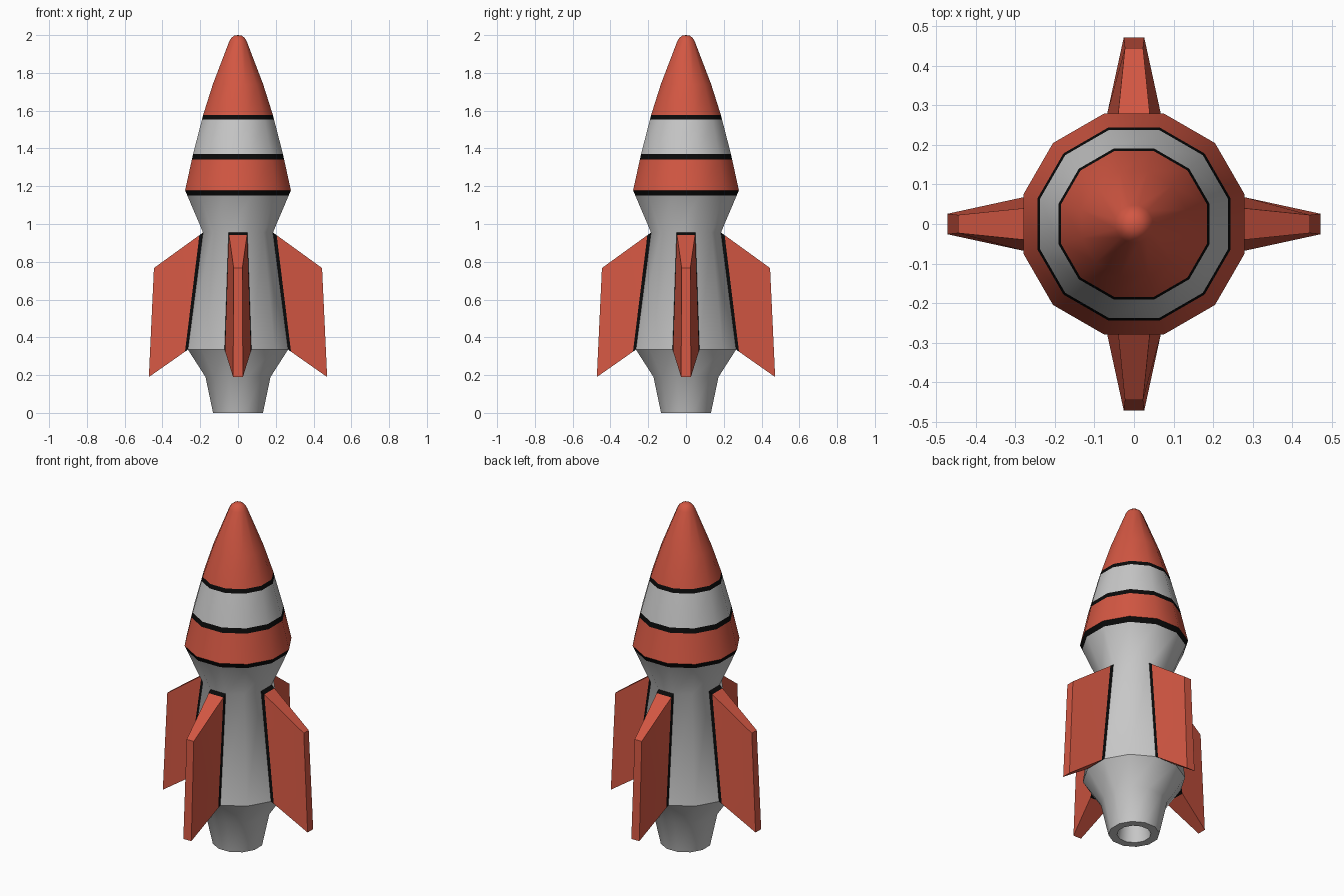
import bpy, bmesh, math
from mathutils import Matrix

if "Cube" in bpy.data.objects:
    bpy.data.objects.remove(bpy.data.objects["Cube"])

SIDES = 12
TAN = math.tan(math.pi / SIDES)      # half facet width per unit apothem


def material(name, rgb):
    m = bpy.data.materials.new(name)
    m.diffuse_color = (*rgb, 1)
    m.use_nodes = True
    m.node_tree.nodes["Principled BSDF"].inputs["Base Color"].default_value = m.diffuse_color
    return m


red = material("red paint", (0.65, 0.095, 0.055))
grey = material("light grey", (0.57, 0.57, 0.57))
black = material("black trim", (0.003, 0.003, 0.003))
MATS = [grey, red, black]


def finish(bm, name):
    bmesh.ops.recalc_face_normals(bm, faces=bm.faces)
    me = bpy.data.meshes.new(name)
    bm.to_mesh(me)
    bm.free()
    for m in MATS:
        me.materials.append(m)
    ob = bpy.data.objects.new(name, me)
    bpy.context.collection.objects.link(ob)
    bpy.ops.object.select_all(action='DESELECT')
    ob.select_set(True)
    bpy.context.view_layer.objects.active = ob
    bpy.ops.object.shade_smooth_by_angle(angle=math.radians(35))
    return ob


# Hull: 12-sided lathe, profile is (apothem, z, colour of the band above it)
PROFILE = [
    (0.07, 0.16, 0), (0.088, 0.0, 0), (0.132, 0.0, 0), (0.172, 0.19, 0),
    (0.265, 0.335, 0), (0.185, 0.955, 0), (0.268, 1.15, 2), (0.28, 1.178, 1),
    (0.244, 1.342, 2), (0.238, 1.37, 0), (0.191, 1.552, 2), (0.185, 1.576, 1),
    (0.133, 1.74, 1), (0.047, 1.965, 1), (0.036, 1.985, 1), (0.02, 1.997, 1)]
bm = bmesh.new()
rings = []
for a, z, _ in PROFILE:
    r = a / math.cos(math.pi / SIDES)
    angles = [(i - 0.5) * 2 * math.pi / SIDES for i in range(SIDES)]
    rings.append([bm.verts.new((r * math.cos(t), r * math.sin(t), z)) for t in angles])
for k in range(len(rings) - 1):
    lo, hi = rings[k], rings[k + 1]
    for i in range(SIDES):
        if k == 4 and i % 3 == 0:
            continue                 # facet replaced by a fin
        j = (i + 1) % SIDES
        bm.faces.new((lo[i], lo[j], hi[j], hi[i])).material_index = PROFILE[k][2]
bm.faces.new(rings[0]).material_index = 0        # end of the nozzle hole
tip = bm.verts.new((0, 0, 2.0))
for i in range(SIDES):
    bm.faces.new((rings[-1][i], rings[-1][(i + 1) % SIDES], tip)).material_index = 1
finish(bm, "hull")


# Fins: each grows out of one hull facet, with a black strip at the root
def section(bm, t):
    low = (0.265 + 0.207 * t, 0.335 - 0.145 * t, 0.265 * TAN * (1 - t) + 0.026 * t)
    top = (0.185 + 0.26 * t, 0.955 - 0.188 * t, 0.185 * TAN * (1 - t) + 0.023 * t)
    return [bm.verts.new((x, s * w, z)) for (x, z, w), s in
            ((low, -1), (low, 1), (top, 1), (top, -1))]


for n, name in enumerate(("right_fin", "back_fin", "left_fin", "front_fin")):
    bm = bmesh.new()
    loops = [section(bm, t) for t in (0, 0.075, 1)]
    for k, colour in ((0, 2), (1, 1)):
        for i in range(4):
            j = (i + 1) % 4
            f = bm.faces.new((loops[k][i], loops[k][j], loops[k + 1][j], loops[k + 1][i]))
            f.material_index = colour
    bm.faces.new(loops[2]).material_index = 1
    bm.transform(Matrix.Rotation(n * math.pi / 2, 4, 'Z'))
    finish(bm, name)
